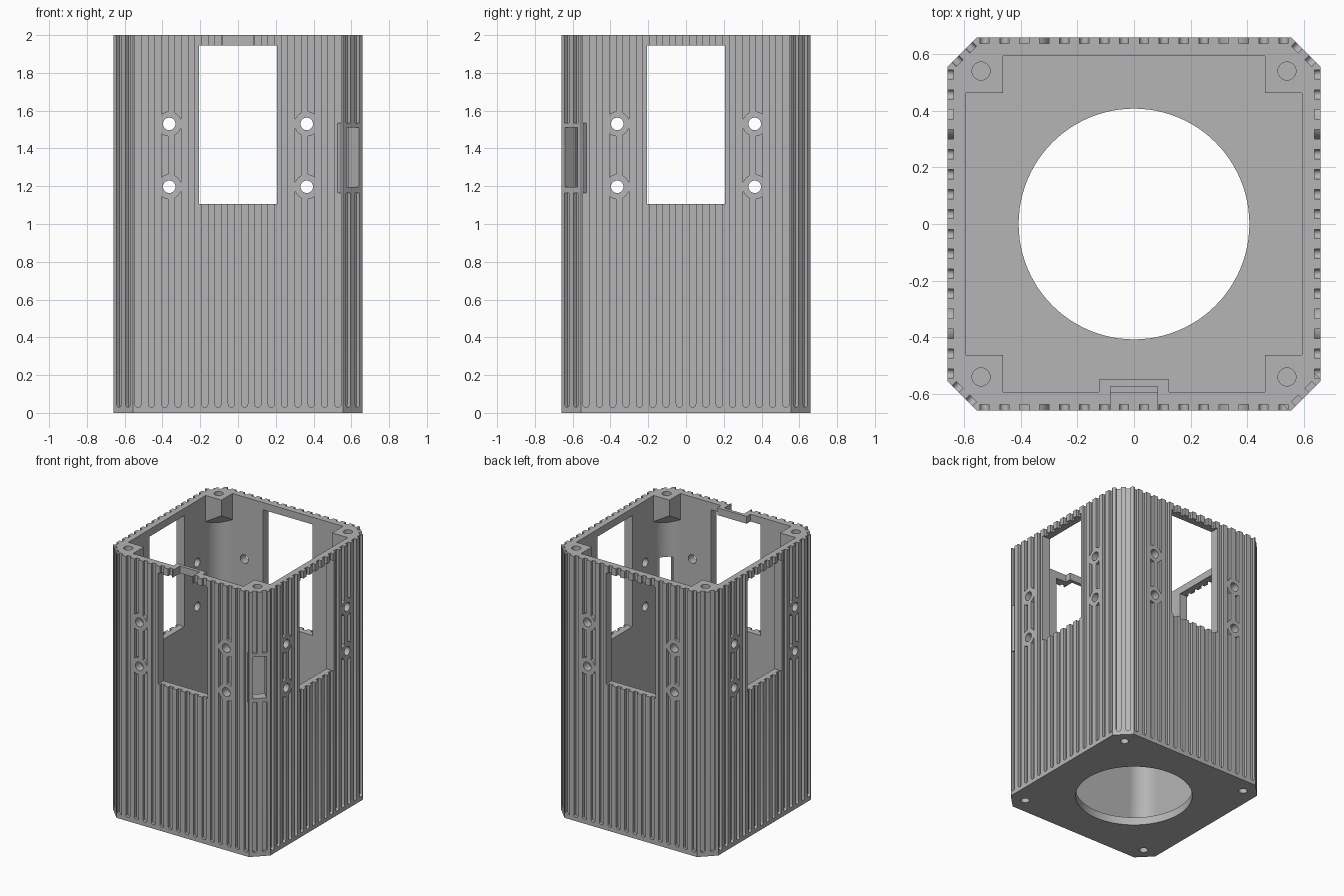
import bpy
import bmesh
from math import pi, sin, cos, sqrt
from mathutils import Matrix, Vector

if "Cube" in bpy.data.objects:
    bpy.data.objects.remove(bpy.data.objects["Cube"], do_unlink=True)

HALF, CHAMFER, HEIGHT = 0.66, 0.105, 2.0
INNER = 0.595
PITCH, GROOVE_W, GROOVE_D = 0.0705, 0.033, 0.021
CORNER = (2 * HALF - CHAMFER) / sqrt(2)      # centre to chamfer face
SIDES = range(4)

grey = bpy.data.materials.new("plain grey")
grey.use_nodes = True
grey.diffuse_color = (0.46, 0.46, 0.46, 1)
grey.node_tree.nodes["Principled BSDF"].inputs["Base Color"].default_value = grey.diffuse_color


def rect(x0, x1, y0, y1):
    return [(x0, y0), (x1, y0), (x1, y1), (x0, y1)]


def arc(cx, cy, r, a0, a1, n):
    return [(cx + r * cos(a0 + (a1 - a0) * i / n), cy + r * sin(a0 + (a1 - a0) * i / n))
            for i in range(n + 1)]


def circle(cx, cy, r, n=32):
    return arc(cx, cy, r, 0, 2 * pi, n)[:-1]


def prism(bm, pts, d0, d1, mat=Matrix()):
    """Extrude a 2D outline from depth d0 to d1, then place it."""
    low = [bm.verts.new(mat @ Vector((x, y, d0))) for x, y in pts]
    high = [bm.verts.new(mat @ Vector((x, y, d1))) for x, y in pts]
    bm.faces.new(low[::-1])
    bm.faces.new(high)
    for i in range(len(pts)):
        j = (i + 1) % len(pts)
        bm.faces.new((low[i], low[j], high[j], high[i]))


def wall(turns):
    """Outline x, z on a wall; depth points outward. Half turns give chamfers."""
    return Matrix.Rotation(turns * pi / 2, 4, 'Z') @ Matrix.Rotation(pi / 2, 4, 'X')


def finish(name, bm):
    bmesh.ops.recalc_face_normals(bm, faces=bm.faces)
    mesh = bpy.data.meshes.new(name)
    bm.to_mesh(mesh)
    bm.free()
    mesh.materials.append(grey)
    ob = bpy.data.objects.new(name, mesh)
    bpy.context.collection.objects.link(ob)
    return ob


def combine(target, name, bm_or_ob, op='DIFFERENCE'):
    tool = finish(name, bm_or_ob) if isinstance(bm_or_ob, bmesh.types.BMesh) else bm_or_ob
    tool.hide_render = True
    mod = target.modifiers.new(name, 'BOOLEAN')
    mod.operation, mod.object, mod.solver = op, tool, 'EXACT'
    bpy.context.view_layer.objects.active = target
    bpy.ops.object.modifier_apply(modifier=mod.name)
    bpy.data.objects.remove(tool, do_unlink=True)


# Outer block with chamfered corners
bm = bmesh.new()
e = HALF - CHAMFER
outline = []
for sx, sy in ((1, 1), (-1, 1), (-1, -1), (1, -1)):
    pair = [(sx * HALF, sy * e), (sx * e, sy * HALF)]
    outline += pair if sx == sy else pair[::-1]
prism(bm, outline, 0, HEIGHT)
housing = finish("housing", bm)

# Hollow interior with rounded corners
bm = bmesh.new()
r = 0.13
c = INNER - r
outline = []
for k, (sx, sy) in enumerate(((1, 1), (-1, 1), (-1, -1), (1, -1))):
    outline += arc(sx * c, sy * c, r, k * pi / 2, (k + 1) * pi / 2, 10)
prism(bm, outline, 0.06, HEIGHT + 0.1)
combine(housing, "interior", bm)

# Corner screw posts: tapered at the top, plain at the bottom
bm = bmesh.new()
p0, p1 = 0.463, 0.6
for sx in (-1, 1):
    for sy in (-1, 1):
        start = len(bm.verts)
        prism(bm, rect(p0, p1, p0, p1), 1.8, HEIGHT, Matrix.Diagonal((sx, sy, 1, 1)))
        bm.verts.ensure_lookup_table()
        for v in bm.verts[start:start + 4]:
            v.co.z -= (abs(v.co.x) + abs(v.co.y) - p0 - p1) * 0.6
        prism(bm, rect(p0, p1, p0, p1), 0.03, 0.16, Matrix.Diagonal((sx, sy, 1, 1)))
combine(housing, "corner_posts", bm, 'UNION')

# Small bump behind the front top bar
bm = bmesh.new()
prism(bm, rect(-0.123, 0.123, 1.945, HEIGHT), 0.55, 0.63, wall(0))
combine(housing, "front_bump", bm, 'UNION')

# Windows in all four walls; the front one stays clear of the bump
bm = bmesh.new()
for k in SIDES:
    prism(bm, rect(-0.207, 0.207, 1.105, 1.945), 0.5, 0.8, wall(k))
combine(housing, "windows", bm)

# Cable notch through the front top bar
bm = bmesh.new()
prism(bm, rect(-0.083, 0.083, 1.9, HEIGHT + 0.1), 0.575, 0.8, wall(0))
combine(housing, "cable_notch", bm)

# Round floor opening
bm = bmesh.new()
prism(bm, circle(0, 0, 0.408, 96), -0.1, 0.3)
combine(housing, "floor_opening", bm)

# Grooves on walls and chamfers, interrupted around screw holes and the slot
bm = bmesh.new()
keep = bmesh.new()
g = GROOVE_W / 2


def groove(x, face, turns):
    pts = arc(x, 0.03 + g, g, pi, 2 * pi, 8) + [(x + g, HEIGHT + 0.1), (x - g, HEIGHT + 0.1)]
    prism(bm, pts, face - GROOVE_D, face + 0.04, wall(turns))


HOLES = [(x, z) for x in (-0.364, 0.364) for z in (1.197, 1.53)]
for k in SIDES:
    for i in range(16):
        groove((i - 7.5) * PITCH, HALF, k)
    for x in (-0.034, 0.034):
        groove(x, CORNER, k + 0.5)
    for x, z in HOLES:
        prism(keep, circle(x, z, 0.066), 0.6, 0.75, wall(k))
prism(keep, rect(-0.08, 0.08, 1.165, 1.535), 0.8, 0.95, wall(0.5))
grooves = finish("grooves", bm)
combine(grooves, "hole_bosses", keep)
combine(housing, "grooves", grooves)

# Screw holes through the walls, blind holes in the posts, slot in one chamfer
bm = bmesh.new()
for k in SIDES:
    for x, z in HOLES:
        prism(bm, circle(x, z, 0.033), 0.5, 0.75, wall(k))
for x in (-0.541, 0.541):
    for y in (-0.541, 0.541):
        prism(bm, circle(x, y, 0.032), 1.86, HEIGHT + 0.1)
        prism(bm, circle(x, y, 0.03), -0.1, 0.12)
prism(bm, rect(-0.047, 0.047, 1.195, 1.51), 0.7, 0.95, wall(0.5))
combine(housing, "holes", bm)

# Smooth round surfaces, keep edges crisp
bpy.ops.object.select_all(action='DESELECT')
housing.select_set(True)
bpy.context.view_layer.objects.active = housing
bpy.ops.object.shade_smooth_by_angle(angle=pi / 6)
